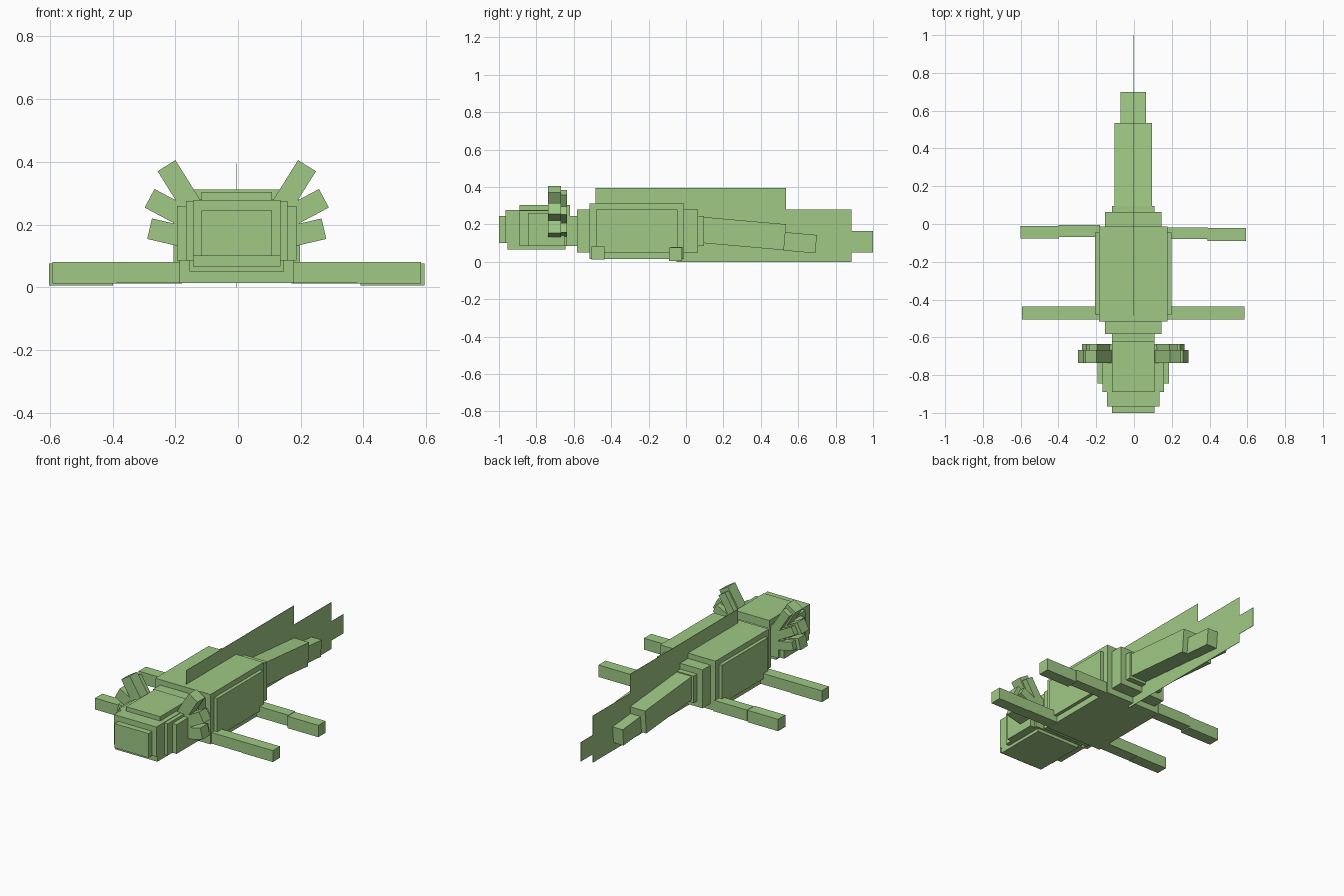
import bpy, math
from mathutils import Matrix, Vector

cube = bpy.data.objects.get("Cube")
if cube:
    bpy.data.objects.remove(cube, do_unlink=True)

green = bpy.data.materials.new("leaf_green")
green.use_nodes = True
colour = (0.35, 0.585, 0.235, 1)
green.diffuse_color = colour
green.node_tree.nodes["Principled BSDF"].inputs["Base Color"].default_value = colour
CX = -0.004  # centre line of the animal


def block(name, centre, size, axis="X", angle=0):
    """Box of a given size, turned about one axis through its centre."""
    bpy.ops.mesh.primitive_cube_add(size=1)
    ob = bpy.context.object
    ob.name = name
    ob.data.transform(Matrix.Rotation(math.radians(angle), 4, axis) @ Matrix.Diagonal((*size, 1)))
    ob.location = centre
    ob.data.materials.append(green)
    return ob


def span(name, width, y, z):
    """Box centred on the body line, from its y and z ranges."""
    return block(name, (CX, sum(y) / 2, sum(z) / 2), (width, y[1] - y[0], z[1] - z[0]))


# Body with side bulges and stepped ends
span("body", 0.365, (-0.515, -0.012), (0.014, 0.312))
span("body_sides", 0.405, (-0.48, -0.045), (0.05, 0.28))
span("chest", 0.30, (-0.583, -0.05), (0.05, 0.28))
span("neck", 0.225, (-0.64, -0.5), (0.084, 0.245))
span("hip", 0.30, (-0.05, 0.063), (0.05, 0.28))
span("tail_root", 0.225, (0, 0.095), (0.084, 0.245))

# Head: overlapping blocks that step outwards
span("snout", 0.225, (-1.0, -0.62), (0.10, 0.245))
span("face", 0.28, (-0.965, -0.65), (0.10, 0.278))
span("jaw", 0.28, (-0.955, -0.645), (0.067, 0.2))
span("crown", 0.225, (-0.89, -0.62), (0.10, 0.304))
span("cheeks", 0.325, (-0.89, -0.635), (0.085, 0.275))
span("outer_cheeks", 0.38, (-0.845, -0.65), (0.085, 0.26))

# Tail: two drooping segments
block("tail_base", (CX, 0.306, 0.151), (0.20, 0.448, 0.139), "X", -5)
block("tail_tip", (CX, 0.61, 0.102), (0.135, 0.172, 0.098), "X", -5)

# Thin fin along the back and around the tail
outline = [(-0.485, 0.395), (0.535, 0.395), (0.535, 0.28), (0.885, 0.28),
           (0.885, 0.165), (1.0, 0.165), (1.0, 0.05), (0.885, 0.05),
           (0.885, 0), (-0.05, 0), (-0.05, 0.2), (-0.485, 0.2)]
mesh = bpy.data.meshes.new("fin")
mesh.from_pydata([(CX, y, z) for y, z in outline], [], [range(len(outline))])
mesh.materials.append(green)
fin = bpy.data.objects.new("fin", mesh)
bpy.context.collection.objects.link(fin)
thick = fin.modifiers.new("thickness", "SOLIDIFY")
thick.thickness = 0.002
thick.offset = 0

# Legs and gills on both sides
for side, s in (("left", 1), ("right", -1)):
    block(f"{side}_front_upper_leg", (CX + s * 0.28, -0.471, 0.048), (0.21, 0.068, 0.066))
    block(f"{side}_front_lower_leg", (CX + s * 0.486, -0.471, 0.047), (0.204, 0.068, 0.068))
    shift = -0.006 * s
    block(f"{side}_back_upper_leg", (CX + s * 0.285, -0.043 + shift, 0.046), (0.22, 0.062, 0.066))
    block(f"{side}_back_lower_leg", (CX + s * 0.496, -0.05 + shift, 0.041), (0.204, 0.068, 0.071))

    gills = (("upper", 58, 0.224, 0.388), ("middle", 28, 0.278, 0.284), ("lower", 13, 0.278, 0.187))
    for level, angle, x, z in gills:
        a = math.radians(angle)
        out = Vector((s * math.cos(a), 0, math.sin(a)))
        tip = Vector((CX + s * x, -0.7025, z))
        block(f"{side}_{level}_gill", tip - out * 0.09, (0.18, 0.069, 0.067), "Y", -s * angle)
        # Smaller frond behind each gill
        tip += Vector((0, 0.035, 0)) - out * 0.022
        block(f"{side}_{level}_rear_gill", tip - out * 0.08, (0.16, 0.065, 0.05), "Y", -s * angle)
